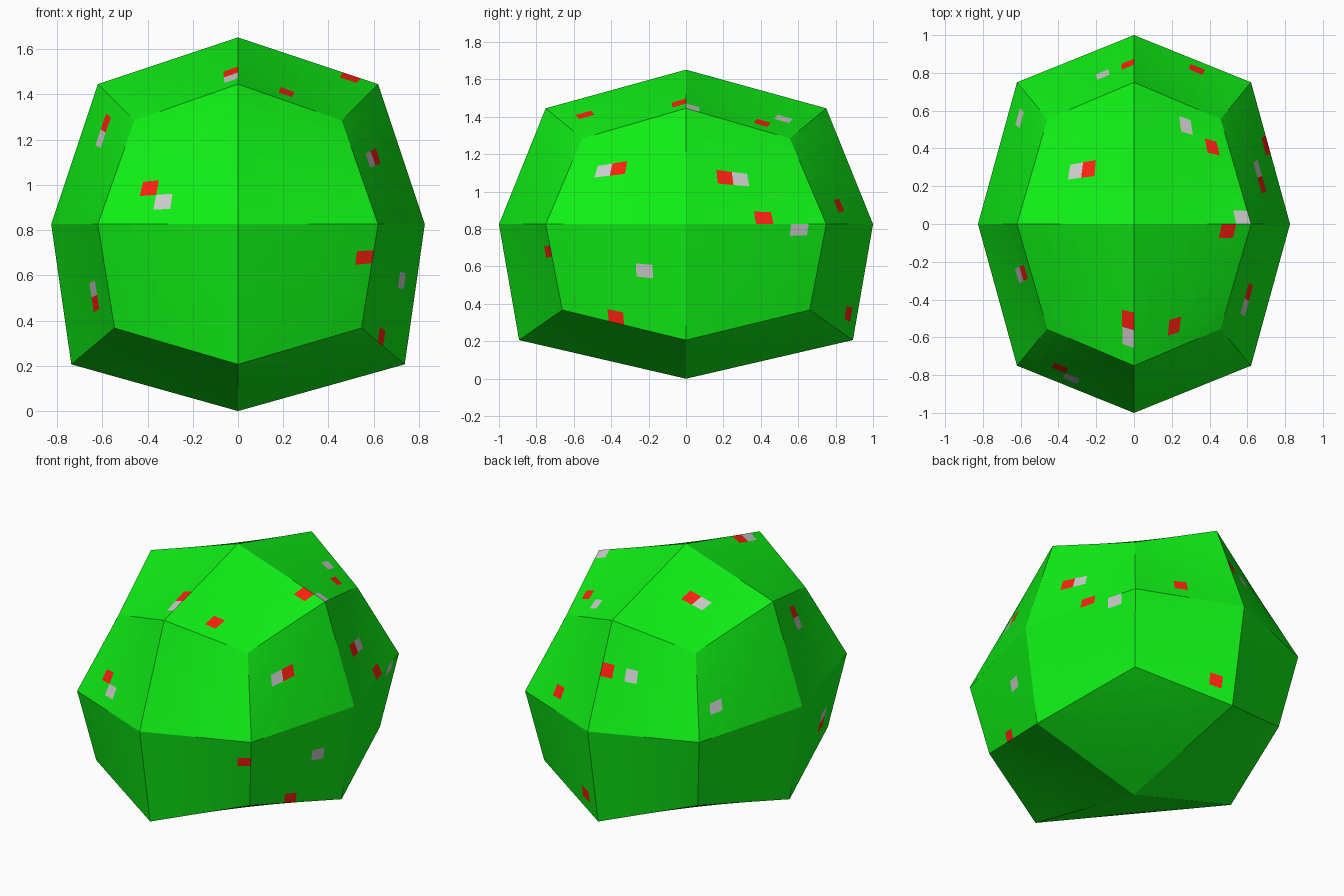
import bpy, bmesh
from mathutils import Vector
from mathutils.bvhtree import BVHTree

if "Cube" in bpy.data.objects:
    bpy.data.objects.remove(bpy.data.objects["Cube"])

HALF_X, HALF_Y, HALF_Z = 0.826, 1.0, 0.826
FLARE = 1.19          # lower ring is wider than the upper ring


def material(name, rgb):
    m = bpy.data.materials.new(name)
    m.diffuse_color = (*rgb, 1)
    m.use_nodes = True
    m.node_tree.nodes["Principled BSDF"].inputs["Base Color"].default_value = m.diffuse_color
    return m


# Rounded cube of 24 kites: face centres, edge middles and corners on shrinking radii
bm = bmesh.new()
bmesh.ops.create_cube(bm, size=2)
bmesh.ops.subdivide_edges(bm, edges=bm.edges[:], cuts=1, use_grid_fill=True)
radius = {1: 1.0, 2: 0.75, 3: 5 / 9}
for v in bm.verts:
    r = radius[sum(abs(c) > 0.5 for c in v.co)]
    wide = FLARE if v.co.z < -0.5 else 1.0
    v.co = Vector((v.co.x * HALF_X * wide, v.co.y * HALF_Y * wide, v.co.z * HALF_Z)) * r
    v.co.z += HALF_Z

# Each kite becomes an 8 x 8 grid of cells
bmesh.ops.subdivide_edges(bm, edges=bm.edges[:], cuts=7, use_grid_fill=True)
bm.normal_update()
bm.faces.ensure_lookup_table()
tree = BVHTree.FromBMesh(bm)

# Coloured cells, picked by looking at the body from each side
RED, GREY = 1, 2
views = {
    "front": lambda a, b: ((a, -3, b), (0, 1, 0)),
    "back": lambda a, b: ((a, 3, b), (0, -1, 0)),
    "right": lambda a, b: ((3, a, b), (-1, 0, 0)),
    "left": lambda a, b: ((-3, a, b), (1, 0, 0)),
    "top": lambda a, b: ((a, b, 4), (0, 0, -1)),
}
spots = {
    ("front", RED): [(-.385, .985), (.555, .68)],
    ("front", GREY): [(-.325, .925)],
    ("right", RED): [(-.35, 1.115), (.2, 1.07), (.41, .865), (-.37, .335)],
    ("right", GREY): [(-.43, 1.11), (.28, 1.06), (.6, .8), (-.21, .585)],
    ("back", RED): [(.34, .925), (.11, .35), (-.033, 1.17)],
    ("back", GREY): [(-.165, 1.147)],
    ("left", RED): [(-.265, 1.273), (-.478, .475)],
    ("left", GREY): [(-.272, 1.204), (-.485, .539), (.56, .98)],
    ("top", RED): [(-.03, -.5), (.21, -.53), (.49, -.03), (-.23, .28), (.41, .4)],
    ("top", GREY): [(-.03, -.595), (.57, .04), (-.3, .27), (.27, .52)],
}
for (view, index), points in spots.items():
    for a, b in points:
        origin, direction = views[view](a, b)
        hit = tree.ray_cast(Vector(origin), Vector(direction))
        if hit[2] is not None:
            bm.faces[hit[2]].material_index = index

mesh = bpy.data.meshes.new("faceted_body")
bm.to_mesh(mesh)
bm.free()
for m in (material("green", (0.005, 0.87, 0.008)),
          material("red", (1.0, 0.015, 0.005)),
          material("grey", (0.6, 0.58, 0.58))):
    mesh.materials.append(m)
body = bpy.data.objects.new("faceted_body", mesh)
bpy.context.collection.objects.link(body)
